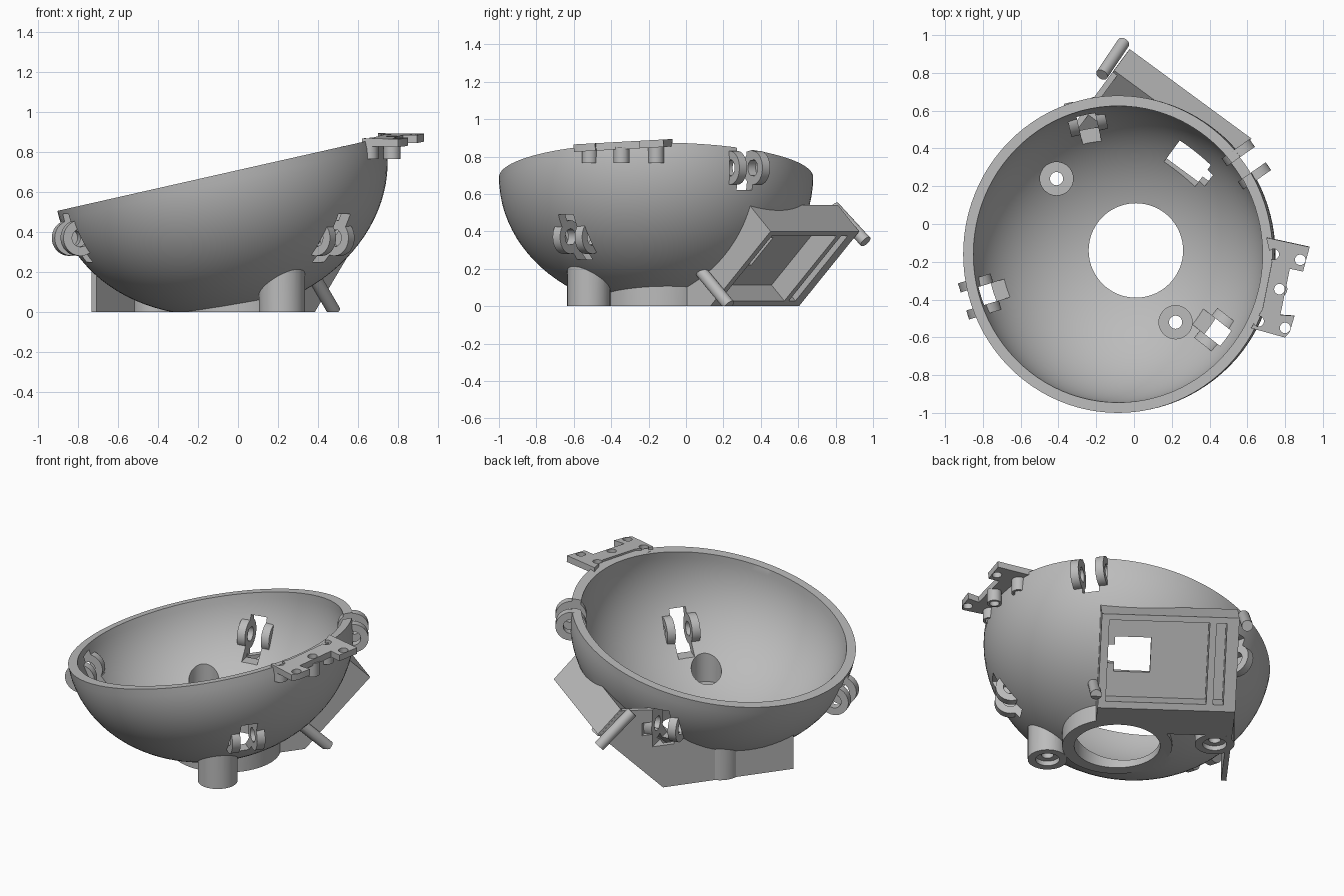
import bpy, bmesh, math
from mathutils import Matrix, Vector

cube = bpy.data.objects.get("Cube")
if cube:
    bpy.data.objects.remove(cube)

grey = bpy.data.materials.new("plain grey")
grey.use_nodes = True
COLOUR = (0.5, 0.5, 0.5, 1)
grey.diffuse_color = COLOUR
grey.node_tree.nodes["Principled BSDF"].inputs["Base Color"].default_value = COLOUR

CENTRE = Vector((-0.085, -0.16, 0.69))
TILT = Matrix.Translation(CENTRE) @ Matrix.Rotation(-0.222, 4, 'Y')


def finish(name, bm, matrix=Matrix()):
    bmesh.ops.transform(bm, matrix=matrix, verts=bm.verts)
    bmesh.ops.recalc_face_normals(bm, faces=bm.faces)
    mesh = bpy.data.meshes.new(name)
    bm.to_mesh(mesh)
    bm.free()
    mesh.materials.append(grey)
    obj = bpy.data.objects.new(name, mesh)
    bpy.context.collection.objects.link(obj)
    return obj


def ellipsoid(name, radius, height, half=False):
    bm = bmesh.new()
    bmesh.ops.create_uvsphere(bm, u_segments=96, v_segments=48, radius=1)
    if half:
        bmesh.ops.delete(bm, geom=[v for v in bm.verts if v.co.z > 0.01], context='VERTS')
        bmesh.ops.holes_fill(bm, edges=[e for e in bm.edges if e.is_boundary], sides=0)
    return finish(name, bm, TILT @ Matrix.Diagonal((radius, radius, height, 1)))


def rod(name, start, end, radius, sides=40):
    start, end = Vector(start), Vector(end)
    axis = end - start
    bm = bmesh.new()
    bmesh.ops.create_cone(bm, cap_ends=True, segments=sides, radius1=radius,
                          radius2=radius, depth=axis.length)
    turn = axis.to_track_quat('Z', 'Y').to_matrix().to_4x4()
    return finish(name, bm, Matrix.Translation((start + end) / 2) @ turn)


def box(name, low, high, matrix=Matrix()):
    bm = bmesh.new()
    bmesh.ops.create_cube(bm, size=1)
    low, high = Vector(low), Vector(high)
    size = Matrix.Diagonal((*(high - low), 1))
    return finish(name, bm, matrix @ Matrix.Translation((low + high) / 2) @ size)


def prism(name, outline, depth, matrix=Matrix()):
    bm = bmesh.new()
    face = bm.faces.new([bm.verts.new((a, b, 0)) for a, b in outline])
    moved = bmesh.ops.extrude_face_region(bm, geom=[face])["geom"]
    bmesh.ops.translate(bm, vec=(0, 0, depth),
                        verts=[g for g in moved if isinstance(g, bmesh.types.BMVert)])
    return finish(name, bm, matrix)


def combine(target, tool, operation):
    mod = target.modifiers.new("combine", 'BOOLEAN')
    mod.object, mod.operation, mod.solver = tool, operation, 'EXACT'
    bpy.context.view_layer.objects.active = target
    bpy.ops.object.modifier_apply(modifier=mod.name)
    bpy.data.objects.remove(tool)


def add(target, tool):
    combine(target, tool, 'UNION')


def cut(target, tool):
    combine(target, tool, 'DIFFERENCE')


def smooth(obj):
    bpy.ops.object.select_all(action='DESELECT')
    obj.select_set(True)
    bpy.context.view_layer.objects.active = obj
    bpy.ops.object.shade_smooth_by_angle(angle=math.radians(30))


# Frames of the slanted tray: outward, sideways and up
OUT = Vector((0.592, 0.806, 0))
SIDE = Vector((-0.806, 0.592, 0))
UP = Vector((0, 0, 1))
CORNER = Vector((0.385, 0.13, 0))
WIDTH = 0.80


def frame(origin, a, b, c):
    m = Matrix((a, b, c)).transposed().to_4x4()
    return Matrix.Translation(origin) @ m


# Bowl body with foot ring and screw posts
bowl = ellipsoid("bowl", 0.84, 0.70, half=True)
HOLE = (0.01, -0.14)
POSTS = [(-0.41, 0.24), (0.22, -0.52)]
add(bowl, rod("foot_ring", (*HOLE, 0), (*HOLE, 0.2), 0.32, 72))
for p in POSTS:
    add(bowl, rod("post", (*p, 0), (*p, 0.28), 0.115))

# Slanted tray block and long support fin
profile_frame = frame(CORNER, OUT, UP, SIDE)
add(bowl, prism("tray_block", [(0, 0), (0.4, 0.4), (0.26, 0.54), (-0.28, 0)],
                WIDTH, profile_frame))
fin_frame = frame(CORNER + SIDE * (WIDTH - 0.03), OUT, UP, SIDE)
add(bowl, prism("fin", [(0, 0), (0.39, 0.39), (0.26, 0.53), (0, 0.5),
                        (-0.8, 0.22), (-0.8, 0)], 0.031, fin_frame))
add(bowl, rod("tray_pin", (-0.17, 0.79, 0.53), (-0.055, 0.96, 0.345), 0.033, 24))
add(bowl, rod("tray_pin", (0.36, 0.06, 0.21), (0.48, 0.23, 0.005), 0.033, 24))

# Hollow the bowl
cut(bowl, ellipsoid("hollow", 0.785, 0.645))
cut(bowl, box("floor_cut", (-2, -2, -1), (2, 2, 0)))
cut(bowl, rod("centre_hole", (*HOLE, -0.2), (*HOLE, 0.4), 0.25, 72))
for p in POSTS:
    cut(bowl, rod("upper_bore", (*p, 0.08), (*p, 0.5), 0.088))
    cut(bowl, rod("lower_bore", (*p, -0.1), (*p, 0.03), 0.07))
    cut(bowl, rod("screw_hole", (*p, -0.1), (*p, 0.3), 0.035, 24))

# Tray recess, slot and window, measured on its slanted front
slope = (OUT + UP).normalized()
inward = (UP - OUT).normalized()
tray = frame(CORNER, SIDE, slope, inward)
cut(bowl, box("recess", (0.045, 0.04, -0.1), (0.63, 0.53, 0.12), tray))
cut(bowl, box("slot", (0.67, 0.04, -0.1), (0.73, 0.53, 0.12), tray))
cut(bowl, box("window", (0.09, 0.19, 0.05), (0.30, 0.40, 0.4), tray))
cut(bowl, box("window_notch", (0.05, 0.24, 0.05), (0.12, 0.35, 0.4), tray))

# Pivot lugs: cross-shaped opening with a pair of rings
LUGS = [(197, 0.765, 0.37), (-38, 0.68, 0.37), (35, 0.83, 0.74), (103, 0.75, 0.39)]
for angle, reach, z in LUGS:
    spin = Matrix.Rotation(math.radians(angle), 4, 'Z')
    place = Matrix.Translation((CENTRE.x, CENTRE.y, z)) @ spin @ Matrix.Translation((reach, 0, 0))
    cut(bowl, box("lug_slot", (-0.2, -0.05, -0.12), (0.15, 0.05, 0.12), place))
    cut(bowl, box("lug_notch", (-0.2, -0.1, -0.04), (0.15, 0.1, 0.04), place))
    for side in (-1, 1):
        inner, outer = side * 0.05, side * 0.1
        ring = rod("lug_ring", place @ Vector((0, inner, 0)), place @ Vector((0, outer, 0)), 0.09)
        cut(ring, rod("lug_hole", place @ Vector((0, inner - side * 0.1, 0)),
                      place @ Vector((0, outer + side * 0.1, 0)), 0.045, 24))
        smooth(ring)

# Side mounting plate with bosses and screw holes
outline = [(0.70, -0.07), (0.93, -0.12), (0.895, -0.25), (0.825, -0.235), (0.775, -0.48),
           (0.85, -0.485), (0.825, -0.57), (0.80, -0.60), (0.62, -0.55), (0.68, -0.45), (0.73, -0.2)]
lean = Matrix.Translation((0, 0, 0.858)) @ Matrix.Rotation(0.055, 4, 'X')
plate = prism("mounting_plate", outline, 0.04, lean)
BOSSES = [(0.66, -0.515), (0.77, -0.345), (0.74, -0.16)]
for p in BOSSES:
    add(plate, rod("boss", (*p, 0.765), (*p, 0.85), 0.042, 24))
for p in BOSSES + [(0.88, -0.19), (0.80, -0.55)]:
    cut(plate, rod("plate_hole", (*p, 0.7), (*p, 1), 0.028, 24))
smooth(plate)
smooth(bowl)
